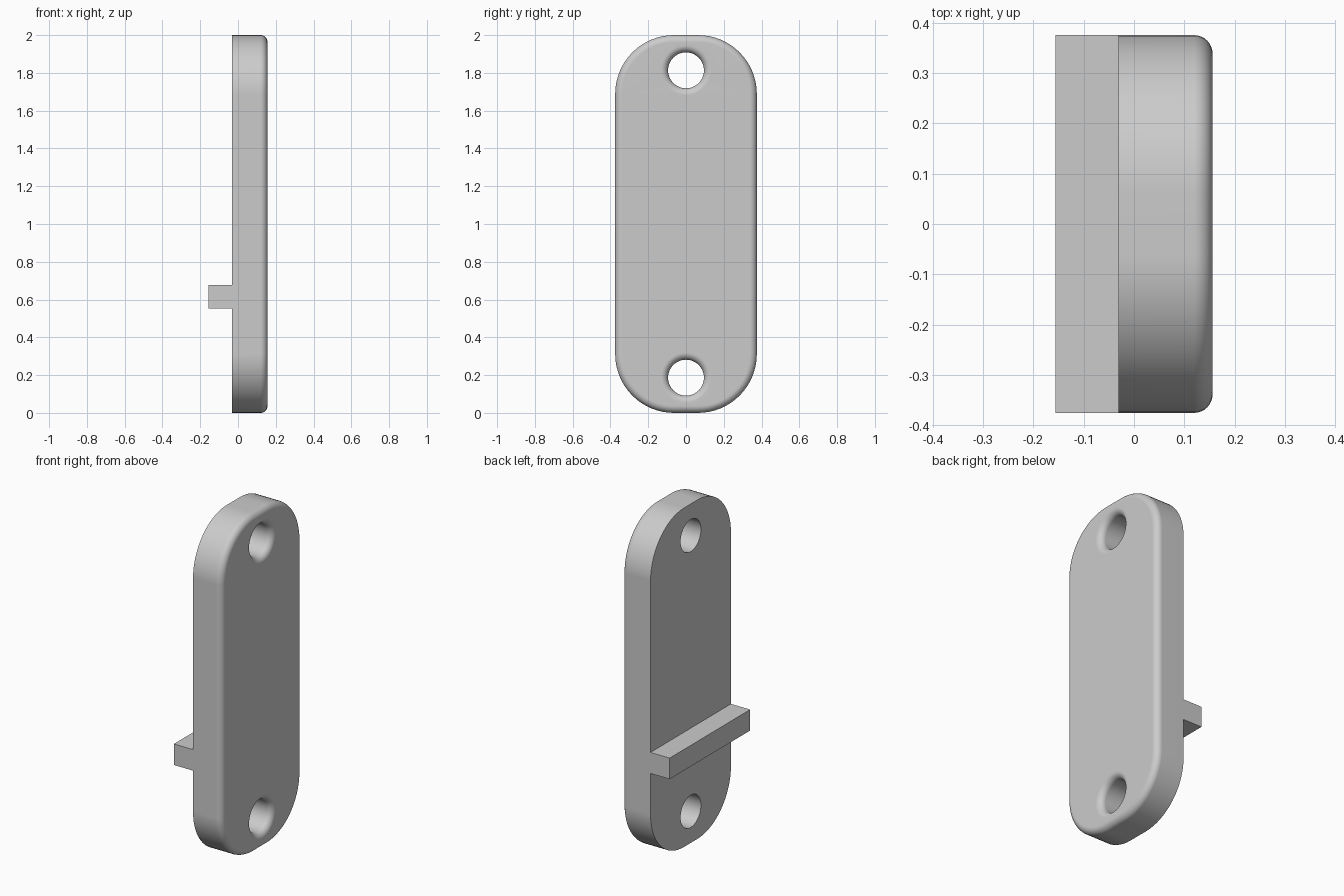
import bpy
import bmesh
from math import sin, cos, pi

default = bpy.data.objects.get("Cube")
if default:
    bpy.data.objects.remove(default, do_unlink=True)

grey = bpy.data.materials.new("plain grey")
grey.use_nodes = True
colour = (0.6, 0.6, 0.6, 1)
grey.diffuse_color = colour
grey.node_tree.nodes["Principled BSDF"].inputs["Base Color"].default_value = colour

BACK, FACE = -0.031, 0.156
HALF_W, HALF_H, CORNER = 0.375, 1.0, 0.312
HOLE_R, HOLE_OFFSET = 0.095, 0.8135
FILLET, STEPS = 0.037, 8


def outline(inset):
    """Rounded rectangle in y, z, drawn inwards by inset."""
    pts = []
    for quarter, (sy, sz) in enumerate([(1, 1), (-1, 1), (-1, -1), (1, -1)]):
        for i in range(17):
            a = (quarter + i / 16) * pi / 2
            pts.append((sy * (HALF_W - CORNER) + (CORNER - inset) * cos(a),
                        HALF_H + sz * (HALF_H - CORNER) + (CORNER - inset) * sin(a)))
    return pts


def hole(side):
    """Circle in y, z that widens by inset."""
    def ring(inset):
        r = HOLE_R + inset
        return [(r * cos(2 * pi * i / 48), HALF_H + side * HOLE_OFFSET + r * sin(2 * pi * i / 48))
                for i in range(48)]
    return ring


def add_object(name, bm):
    bmesh.ops.recalc_face_normals(bm, faces=bm.faces)
    mesh = bpy.data.meshes.new(name)
    bm.to_mesh(mesh)
    bm.free()
    mesh.materials.append(grey)
    obj = bpy.data.objects.new(name, mesh)
    bpy.context.collection.objects.link(obj)
    return obj


# Plate: walls of the outline and both holes, each rounded over at the face
bm = bmesh.new()
levels = [(BACK, 0)]
for i in range(STEPS + 1):
    a = i / STEPS * pi / 2
    levels.append((FACE - FILLET + FILLET * sin(a), FILLET * (1 - cos(a))))

back_edges, face_edges = [], []
for shape in (outline, hole(1), hole(-1)):
    rings = [[bm.verts.new((x, y, z)) for y, z in shape(inset)] for x, inset in levels]
    n = len(rings[0])
    for low, high in zip(rings, rings[1:]):
        for i in range(n):
            j = (i + 1) % n
            bm.faces.new((low[i], low[j], high[j], high[i]))
    for ring, edges in ((rings[0], back_edges), (rings[-1], face_edges)):
        edges += [bm.edges.get((ring[i], ring[(i + 1) % n])) for i in range(n)]

# Flat back and face, leaving the holes open
for edges in (back_edges, face_edges):
    bmesh.ops.triangle_fill(bm, use_beauty=True, use_dissolve=False, edges=edges)
plate = add_object("plate", bm)

bpy.ops.object.select_all(action="DESELECT")
plate.select_set(True)
bpy.context.view_layer.objects.active = plate
bpy.ops.object.shade_smooth_by_angle(angle=pi / 6)
weighted = plate.modifiers.new("even shading", "WEIGHTED_NORMAL")
weighted.keep_sharp = True

# Square rib across the back
bm = bmesh.new()
bmesh.ops.create_cube(bm, size=1)
bmesh.ops.scale(bm, vec=(0.125, 2 * HALF_W, 0.124), verts=bm.verts)
bmesh.ops.translate(bm, vec=(BACK - 0.0625, 0, 0.615), verts=bm.verts)
add_object("back_rib", bm)
